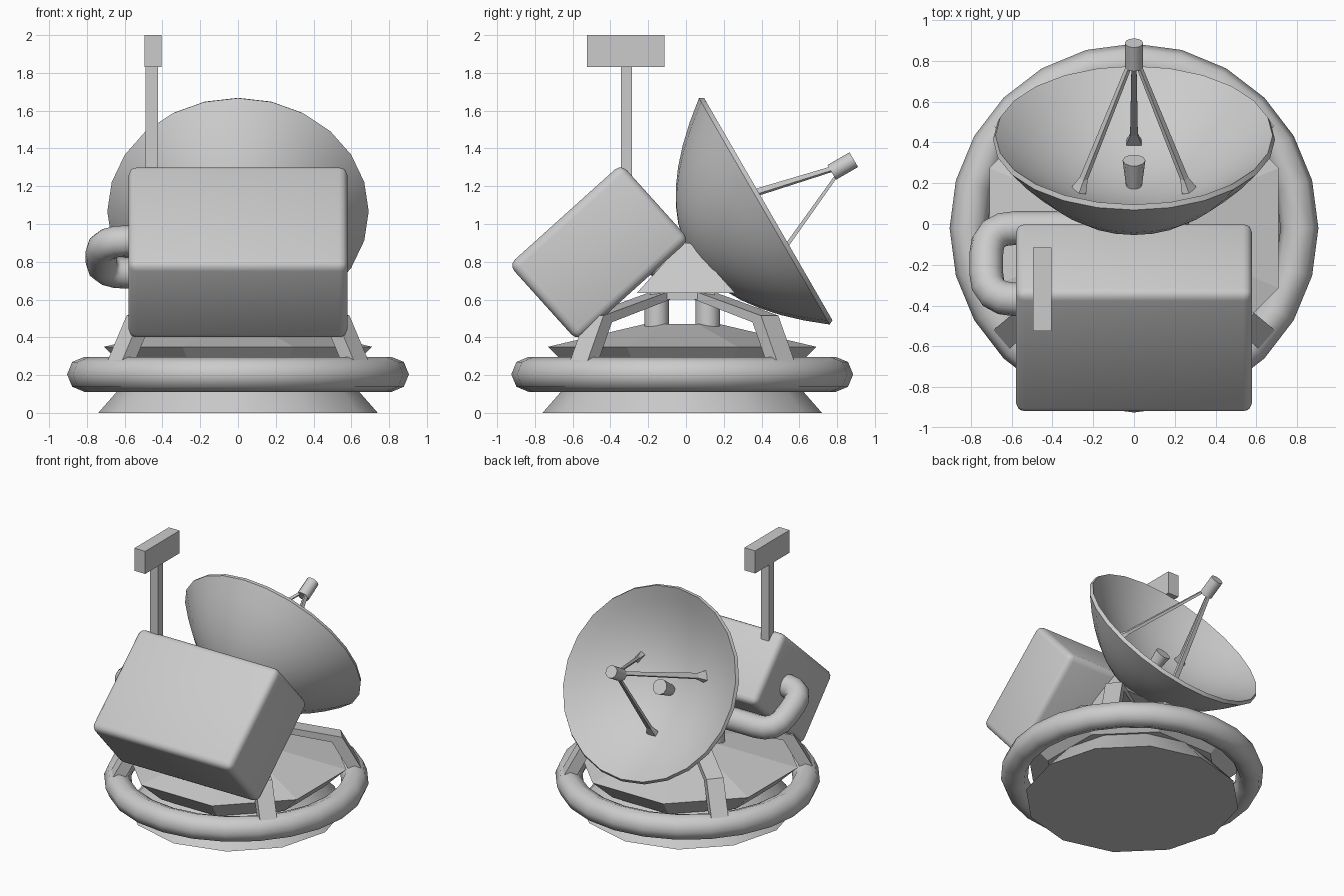
import bpy, bmesh
from math import sin, cos, pi, radians
from mathutils import Matrix, Vector

if "Cube" in bpy.data.objects:
    bpy.data.objects.remove(bpy.data.objects["Cube"])

CY = -0.02  # centre of the round base in y


def finish(name, bm, matrix=None, smooth=None):
    bmesh.ops.remove_doubles(bm, verts=bm.verts, dist=1e-5)
    bmesh.ops.recalc_face_normals(bm, faces=bm.faces)
    me = bpy.data.meshes.new(name)
    bm.to_mesh(me)
    bm.free()
    ob = bpy.data.objects.new(name, me)
    bpy.context.collection.objects.link(ob)
    if matrix:
        ob.matrix_world = matrix
    if smooth:
        bpy.ops.object.select_all(action='DESELECT')
        ob.select_set(True)
        bpy.context.view_layer.objects.active = ob
        bpy.ops.object.shade_smooth_by_angle(angle=radians(smooth))
    return ob


def skin(bm, rings, loop=False):
    """Join equal-sized rings of points with quads, capping open ends."""
    vs = [[bm.verts.new(p) for p in r] for r in rings]
    n = len(vs[0])
    for a, b in zip(vs, vs[1:] + vs[:1] if loop else vs[1:]):
        for i in range(n):
            bm.faces.new((a[i], a[(i + 1) % n], b[(i + 1) % n], b[i]))
    if not loop:
        bm.faces.new(vs[0])
        bm.faces.new(vs[-1])


def lathe(name, profile, n, matrix, smooth=None, phase=0, loop=False):
    bm = bmesh.new()
    skin(bm, [[(max(r, 1e-4) * cos(2 * pi * i / n + phase), max(r, 1e-4) * sin(2 * pi * i / n + phase), z)
               for i in range(n)] for r, z in profile], loop)
    return finish(name, bm, matrix, smooth)


def box(name, centre, size, matrix=None, bevel=0):
    bm = bmesh.new()
    bmesh.ops.create_cube(bm, size=1)
    for v in bm.verts:
        v.co = Vector(c * s for c, s in zip(v.co, size))
    if bevel:
        bmesh.ops.bevel(bm, geom=bm.edges[:], offset=bevel, segments=3, profile=0.5, affect='EDGES')
    return finish(name, bm, Matrix.Translation(centre) @ (matrix or Matrix()), 40 if bevel else None)


at = Matrix.Translation

# Base: round foot and eight-sided flared deck
lathe("base_foot", [(0.74, 0), (0.56, 0.205)], 12, at((0, CY, 0)), 35)
k = 1 / cos(pi / 8)
lathe("base_deck", [(0.56 * k, 0.2), (0.71 * k, 0.35), (0.2 * k, 0.47)], 8, at((0, CY, 0)), phase=pi / 8)

# Ring around the base
lathe("base_ring", [(0.812 + 0.093 * cos(i * pi / 4), 0.093 * sin(i * pi / 4)) for i in range(8)],
      24, at((0, CY, 0.204)), 60, loop=True)

# Four bent legs from the ring to the hub
leg = [(0.86, 0.26), (0.72, 0.515), (0.17, 0.645), (0.17, 0.6), (0.65, 0.48), (0.77, 0.26)]
for i, a in enumerate((40, 140, 220, 320)):
    bm = bmesh.new()
    skin(bm, [[(r, w, z) for r, z in leg] for w in (-0.06, 0.06)])
    finish(f"leg_{i + 1}", bm, at((0, CY, 0)) @ Matrix.Rotation(radians(a), 4, 'Z'))

# Hub: short columns, plate and wedge-shaped mount
for sx in (-1, 1):
    for sy in (-1, 1):
        lathe(f"hub_column_{sx}_{sy}", [(0.066, 0.43), (0.066, 0.62)], 12,
              at((sx * 0.135, CY + sy * 0.135, 0)), 40)
box("hub_plate", (0, CY, 0.622), (0.38, 0.34, 0.045))
bm = bmesh.new()
skin(bm, [[(sx * x, y0 + sy * y, z) for sx, sy in ((-1, -1), (1, -1), (1, 1), (-1, 1))]
          for x, y, y0, z in ((0.27, 0.26, 0, 0.635), (0.18, 0.02, 0, 0.9))])
finish("mount_wedge", bm)

# Tilted equipment housing
box("housing", (0, -0.46, 0.85), (1.16, 0.80, 0.54), Matrix.Rotation(radians(42), 4, 'X'), 0.045)

# Mast and its head
box("mast", (-0.457, -0.315, 1.53), (0.068, 0.06, 0.66))
box("mast_head", (-0.45, -0.32, 1.915), (0.09, 0.41, 0.17))

# Side pipe with rounded elbows
pts = [Vector(p) for p in ((-0.15, -0.02, 0.74), (-0.725, -0.02, 0.74), (-0.725, -0.37, 0.91), (-0.5, -0.37, 0.91))]
path = [pts[0]]
for p, c, q in zip(pts, pts[1:], pts[2:]):
    a, b = c + (p - c).normalized() * 0.14, c + (q - c).normalized() * 0.14
    path += [a.lerp(c, t).lerp(c.lerp(b, t), t) for t in (0, 0.25, 0.5, 0.75, 1)]
path.append(pts[-1])
bm = bmesh.new()
rings = []
flat = (pts[2] - pts[1]).cross(pts[0] - pts[1]).normalized()  # normal of the pipe's plane
for i, p in enumerate(path):
    d = (path[min(i + 1, len(path) - 1)] - path[max(i - 1, 0)]).normalized()
    side = d.cross(flat)
    rings.append([p + 0.083 * (cos(j * pi / 6) * side + sin(j * pi / 6) * flat) for j in range(12)])
skin(bm, rings)
finish("side_pipe", bm, smooth=50)

# Dish: its own axis points back and 30 degrees up
dish = at((0, 0.425, 1.073)) @ Matrix.Rotation(radians(-60), 4, 'X')
R = 0.692
steps = [i / 8 for i in range(9)]
outer = [(R * t, -0.455 * (1 - t * t) - 0.012) for t in steps]
inner = [((R - 0.012) * t, -0.285 * (1 - t * t) + 0.012) for t in reversed(steps)]
lathe("dish", outer + inner, 24, dish, 40)

# Feed horn in the dish and receiver at the focus
lathe("feed_horn", [(0.036, -0.30), (0.056, -0.13)], 10, dish, 40)
lathe("receiver", [(0.045, 0.40), (0.045, 0.535)], 12, dish, 40)

# Three tapered struts with flared feet
for i in range(3):
    bm = bmesh.new()
    skin(bm, [[(sx * w, y + sy * h, z) for sx, sy in ((-1, -1), (1, -1), (1, 1), (-1, 1))]
              for w, h, y, z in ((0.012, 0.009, 0.02, 0.43), (0.019, 0.012, 0.285, -0.15),
                                 (0.038, 0.022, 0.315, -0.21), (0.038, 0.022, 0.325, -0.235))])
    finish(f"receiver_strut_{i + 1}", bm, dish @ Matrix.Rotation(i * 2 * pi / 3, 4, 'Z'))
